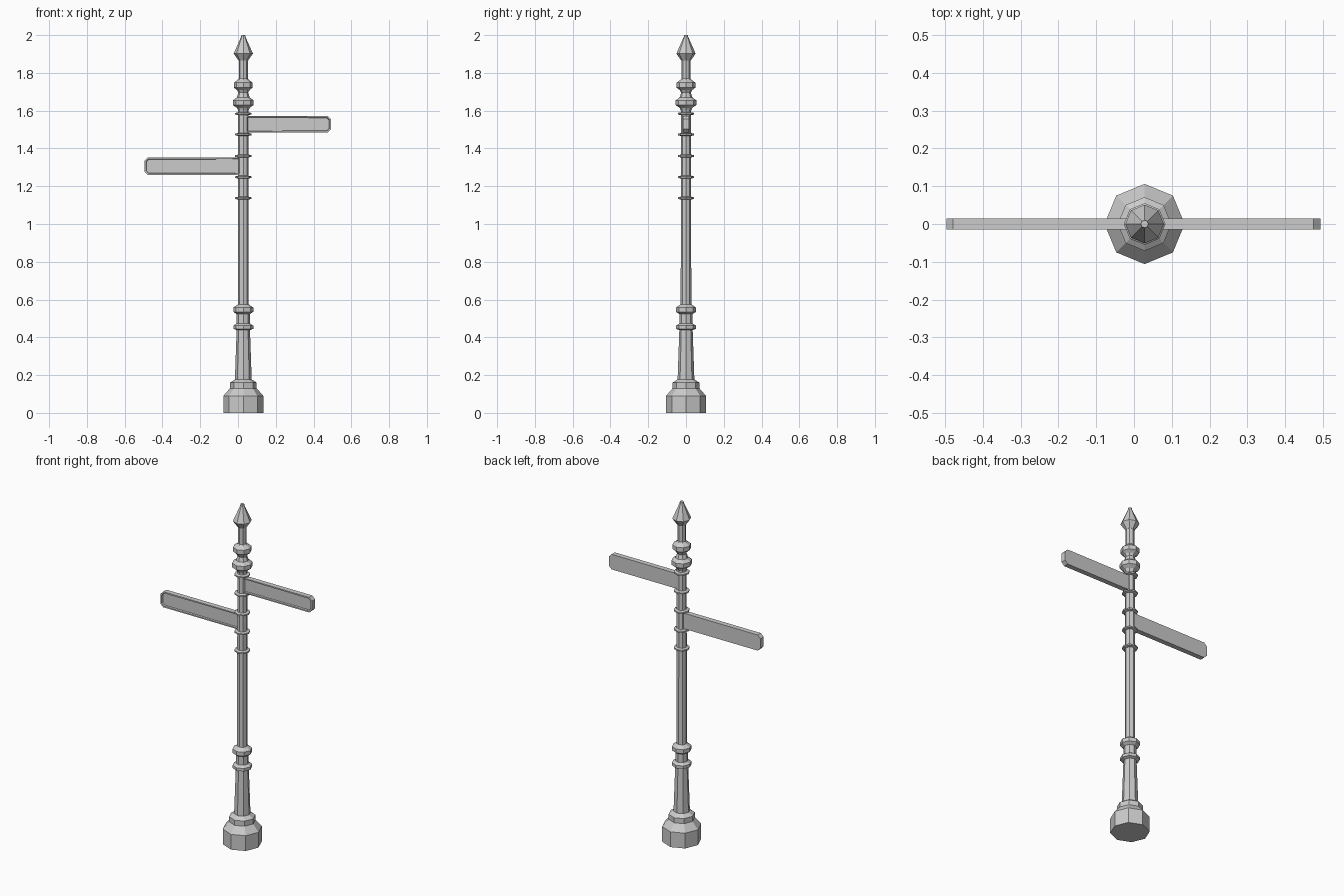
import bpy, bmesh, math

if "Cube" in bpy.data.objects:
    bpy.data.objects.remove(bpy.data.objects["Cube"])

AXIS = 0.028   # the post stands slightly off centre
SIDES = 8


def finish(name, bm):
    bmesh.ops.recalc_face_normals(bm, faces=bm.faces)
    me = bpy.data.meshes.new(name)
    bm.to_mesh(me)
    bm.free()
    ob = bpy.data.objects.new(name, me)
    bpy.context.collection.objects.link(ob)
    return ob


def turned(name, profile):
    """Octagonal turned part from (radius, z) points, capped at both ends."""
    bm = bmesh.new()
    rings = []
    for r, z in profile:
        rings.append([bm.verts.new((AXIS + r * math.cos(math.tau * i / SIDES),
                                    r * math.sin(math.tau * i / SIDES), z))
                      for i in range(SIDES)])
    for a, b in zip(rings, rings[1:]):
        for i in range(SIDES):
            j = (i + 1) % SIDES
            bm.faces.new((a[i], a[j], b[j], b[i]))
    bm.faces.new(rings[0][::-1])
    bm.faces.new(rings[-1])
    return finish(name, bm)


def sign(name, x_tip, z0, z1, c=0.018):
    """Board with clipped outer corners and a recessed front panel."""
    s = 1 if x_tip > AXIS else -1
    outline = [(AXIS, z0), (x_tip - s * c, z0), (x_tip, z0 + c),
               (x_tip, z1 - c), (x_tip - s * c, z1), (AXIS, z1)]
    bm = bmesh.new()
    back = bm.faces.new([bm.verts.new((x, 0.015, z)) for x, z in outline])
    ext = bmesh.ops.extrude_face_region(bm, geom=[back], use_keep_orig=True)
    for v in [g for g in ext["geom"] if isinstance(g, bmesh.types.BMVert)]:
        v.co.y = -0.015
    bmesh.ops.recalc_face_normals(bm, faces=bm.faces)
    bm.normal_update()
    front = [f for f in bm.faces if f.normal.y < -0.9]
    bmesh.ops.inset_region(bm, faces=front, thickness=0.009)
    bmesh.ops.inset_region(bm, faces=front, thickness=0.003, depth=-0.008)
    return finish(name, bm)


# Foot and tapered lower column
turned("base", [(0.106, 0), (0.106, 0.09), (0.071, 0.13), (0.071, 0.16), (0.045, 0.177)])
turned("lower_column", [(0.045, 0.16), (0.035, 0.45), (0.035, 0.55)])
turned("lower_collar", [(0.034, 0.438), (0.053, 0.445), (0.053, 0.462), (0.034, 0.474)])
turned("upper_collar", [(0.034, 0.522), (0.053, 0.535), (0.053, 0.558), (0.028, 0.575)])

# Main post and its thin bands
turned("post", [(0.028, 0.55), (0.027, 1.6), (0.027, 1.63)])
for i, z in enumerate((1.137, 1.248, 1.36, 1.474, 1.584)):
    turned(f"band_{i + 1}", [(0.026, z - 0.008), (0.043, z - 0.004),
                             (0.043, z + 0.004), (0.026, z + 0.008)])

# Ornamental neck with two bulges, and the pointed finial
turned("neck", [(0.027, 1.6), (0.034, 1.615), (0.055, 1.63), (0.055, 1.655),
                (0.034, 1.67), (0.026, 1.695), (0.034, 1.71), (0.05, 1.722),
                (0.05, 1.748), (0.03, 1.763), (0.024, 1.77), (0.024, 1.87)])
turned("finial", [(0.025, 1.865), (0.051, 1.902), (0.012, 1.99), (0.01, 2.0)])

# Two direction boards
sign("right_sign", 0.493, 1.484, 1.573)
sign("left_sign", -0.496, 1.26, 1.352)
